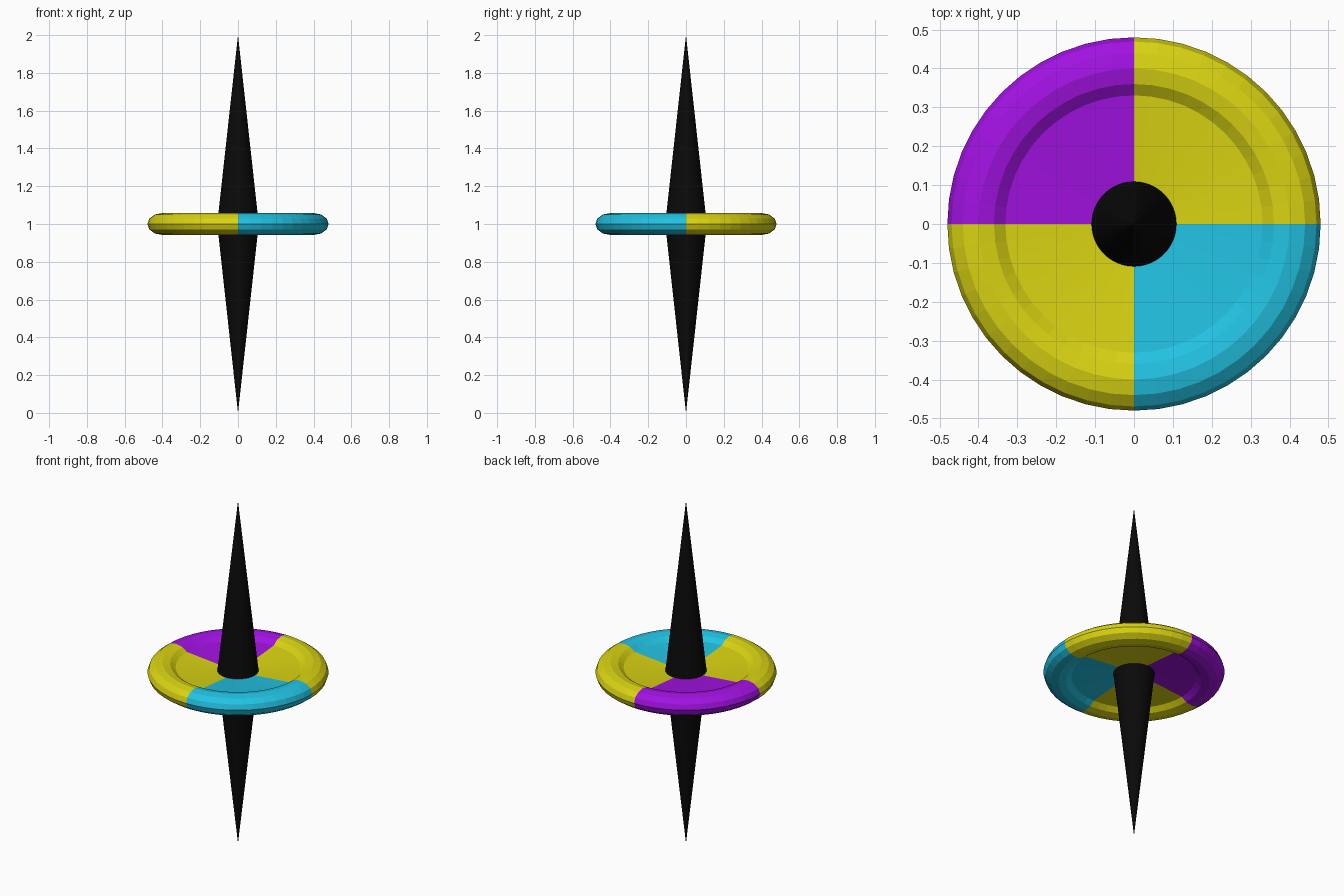
import bpy, bmesh
from math import cos, sin, pi, radians
from mathutils import Vector, Matrix

if "Cube" in bpy.data.objects:
    bpy.data.objects.remove(bpy.data.objects["Cube"])

SEGMENTS = 48
MID = 1.0


def material(name, rgb):
    m = bpy.data.materials.new(name)
    m.diffuse_color = (*rgb, 1)
    m.use_nodes = True
    m.node_tree.nodes["Principled BSDF"].inputs["Base Color"].default_value = m.diffuse_color
    return m


def add_object(name, bm, mats):
    mesh = bpy.data.meshes.new(name)
    bmesh.ops.recalc_face_normals(bm, faces=bm.faces)
    bm.to_mesh(mesh)
    bm.free()
    ob = bpy.data.objects.new(name, mesh)
    bpy.context.collection.objects.link(ob)
    for m in mats:
        mesh.materials.append(m)
    return ob


black = material("black", (0.003, 0.003, 0.003))
yellow = material("yellow", (0.70, 0.66, 0.006))
purple = material("purple", (0.36, 0.006, 0.76))
cyan = material("cyan", (0.016, 0.54, 0.76))

# Wheel: rounded 12-sided rim joined to a shallow dish on both sides
profile = [(0.0, 0.0)]
for i in range(11):
    a = radians(150 - 30 * i)
    profile.append((0.40 + 0.08 * cos(a), 0.058 * sin(a)))
profile.append((0.0, 0.0))

bm = bmesh.new()
verts = [bm.verts.new((r, 0, MID + z)) for r, z in profile]
edges = [bm.edges.new(pair) for pair in zip(verts, verts[1:])]
bmesh.ops.spin(bm, geom=verts + edges, cent=(0, 0, 0), axis=(0, 0, 1),
               angle=2 * pi, steps=SEGMENTS, use_duplicate=False)
bmesh.ops.remove_doubles(bm, verts=bm.verts, dist=0.0001)

# Paint the quarters: opposite yellows, purple back left, cyan front right
for f in bm.faces:
    c = f.calc_center_median()
    if c.x * c.y > 0:
        f.material_index = 0
    else:
        f.material_index = 1 if c.y > 0 else 2
add_object("wheel", bm, [yellow, purple, cyan])

# Spindle spikes: one cone up, one cone down
for name, side in (("upper_spike", 1), ("lower_spike", -1)):
    bm = bmesh.new()
    bmesh.ops.create_cone(bm, cap_ends=True, segments=SEGMENTS, radius1=0.11,
                          radius2=0, depth=1)
    bmesh.ops.remove_doubles(bm, verts=bm.verts, dist=0.0001)
    bmesh.ops.transform(bm, verts=bm.verts, matrix=(
        Matrix.Translation(Vector((0, 0, MID + side * 0.5)))
        @ Matrix.Diagonal((1, 1, side, 1))))
    add_object(name, bm, [black])
